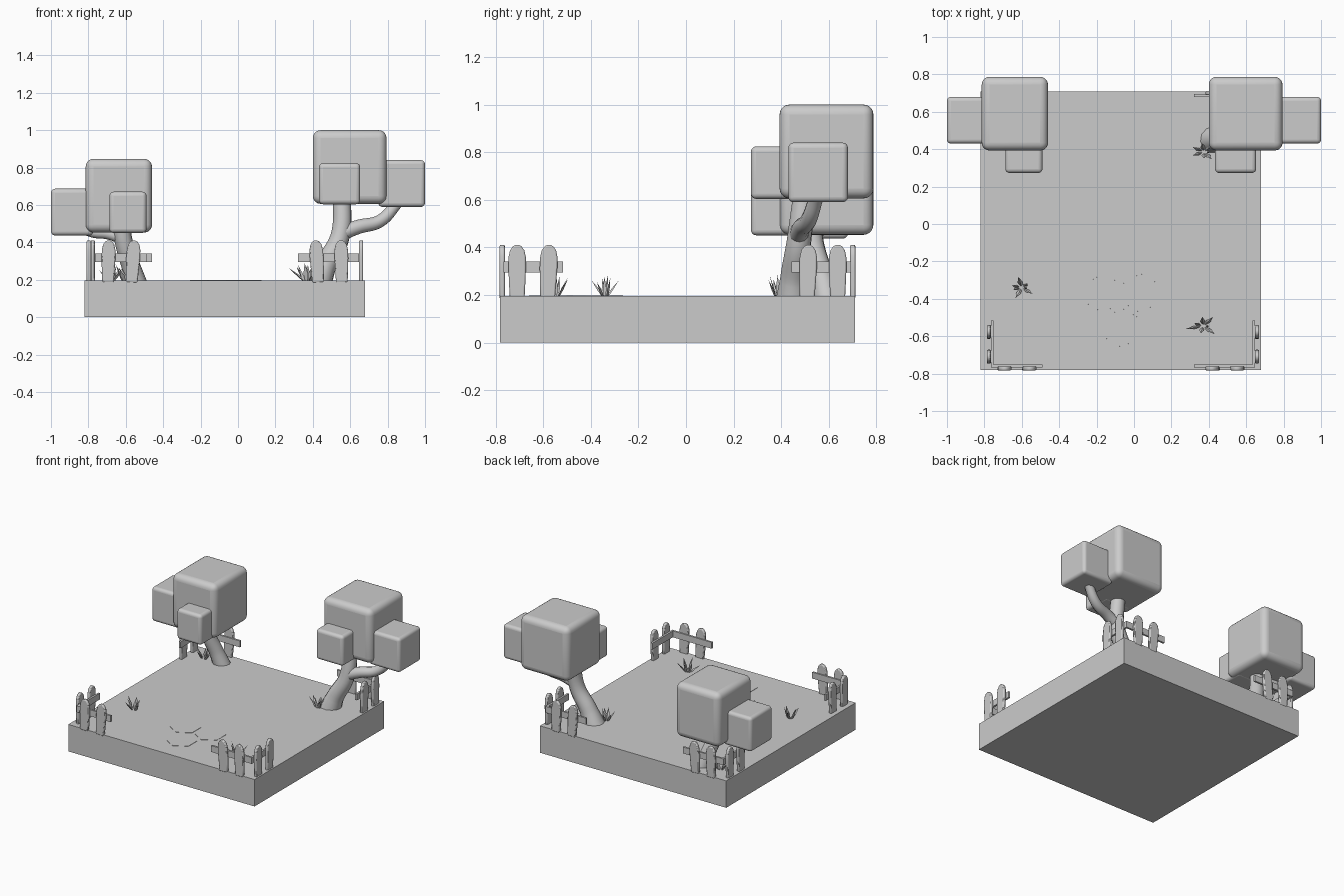
import bpy, bmesh, math, random
from mathutils import Vector, Matrix

if "Cube" in bpy.data.objects:
    bpy.data.objects.remove(bpy.data.objects["Cube"])

random.seed(4)
TOP = 0.196                      # ground level
CX, CY, HX, HY = -0.07, -0.036, 0.75, 0.745


def add_object(name, bm, smooth=False, bevel=0, segments=3):
    bmesh.ops.recalc_face_normals(bm, faces=bm.faces[:])
    me = bpy.data.meshes.new(name)
    bm.to_mesh(me)
    bm.free()
    ob = bpy.data.objects.new(name, me)
    bpy.context.collection.objects.link(ob)
    if bevel:
        mod = ob.modifiers.new("bevel", 'BEVEL')
        mod.width, mod.segments = bevel, segments
        mod.limit_method = 'ANGLE'
    if smooth:
        bpy.ops.object.select_all(action='DESELECT')
        ob.select_set(True)
        bpy.context.view_layer.objects.active = ob
        bpy.ops.object.shade_smooth_by_angle(angle=math.radians(40))
    return ob


def box(name, centre, size, **kw):
    bm = bmesh.new()
    bmesh.ops.create_cube(bm, size=1)
    bmesh.ops.scale(bm, vec=size, verts=bm.verts)
    bmesh.ops.translate(bm, vec=centre, verts=bm.verts)
    return add_object(name, bm, **kw)


def limb(name, points):
    # points are (x, y, z, radius)
    cu = bpy.data.curves.new(name, 'CURVE')
    cu.dimensions = '3D'
    cu.bevel_depth = 1.0
    cu.bevel_resolution = 4
    cu.use_fill_caps = True
    sp = cu.splines.new('BEZIER')
    sp.resolution_u = 8
    sp.bezier_points.add(len(points) - 1)
    for p, (x, y, z, r) in zip(sp.bezier_points, points):
        p.co = (x, y, z)
        p.radius = r
        p.handle_left_type = p.handle_right_type = 'AUTO'
    ob = bpy.data.objects.new(name, cu)
    bpy.context.collection.objects.link(ob)


def crown(side, centre, sx):
    # one large rounded cube with two small ones; sx mirrors and squeezes in x
    for label, off, size, bev in (("main", (0, 0, 0), 0.394, 0.042),
                                  ("outer", (0.278, -0.035, -0.088), 0.25, 0.022),
                                  ("front", (-0.054, -0.207, -0.089), 0.22, 0.022)):
        pos = Vector(centre) + Vector((off[0] * sx, off[1], off[2]))
        box(f"{side}_foliage_{label}", pos, (size * abs(sx), size, size),
            smooth=True, bevel=bev, segments=5)


def picket(centre, along_x, tilt):
    # rounded board: slightly barrelled sides and a domed top
    half = [(0.031, -0.01), (0.034, 0.05), (0.037, 0.12), (0.036, 0.165),
            (0.030, 0.192), (0.018, 0.209), (0.006, 0.215)]
    outline = half + [(-x, z) for x, z in reversed(half)]
    bm = bmesh.new()
    face = bm.faces.new([bm.verts.new((x, -0.011, z)) for x, z in outline])
    ext = bmesh.ops.extrude_face_region(bm, geom=[face])
    bmesh.ops.translate(bm, vec=(0, 0.022, 0),
                        verts=[v for v in ext['geom'] if isinstance(v, bmesh.types.BMVert)])
    m = Matrix.Rotation(tilt, 4, 'Y')
    if not along_x:
        m = Matrix.Rotation(math.pi / 2, 4, 'Z') @ m
    bm.transform(Matrix.Translation(centre) @ m)
    add_object("fence_picket", bm, smooth=True, bevel=0.006, segments=2)


def fence_corner(sx, sy, inset, length):
    # inset is the gap from the ground's side edge to the side pickets
    def at(dx, dy, z):
        return Vector((CX + sx * (HX - dx), CY + sy * (HY - dy), z))
    for d, tilt in ((0.125, 0.02), (0.252, 0.06)):
        picket(at(d, 0.009, TOP), True, tilt * -sx)
    for d, tilt in ((0.072, 0.0), (0.2, 0.03)):
        picket(at(inset, d, TOP), False, tilt)
    mid = (inset + 0.02 + length) / 2
    box("fence_rail_long", at(mid, 0.022, 0.318), (length - inset - 0.02, 0.014, 0.046))
    box("fence_rail_side", at(inset + 0.018, 0.14, 0.318), (0.014, 0.25, 0.046))


def grass(name, x, y, size):
    # fan of pointed, flattened leaves
    bm = bmesh.new()
    for i in range(7):
        a = i * math.tau / 7 + random.uniform(-0.2, 0.2)
        lean = random.uniform(0.25, 0.9) if i else 0.1
        h = size * random.uniform(0.75, 1.0)
        w = 0.013
        pts = [(-w * .5, 0, 0), (w * .5, 0, 0), (0, w * .6, 0),
               (-w, 0, h * .4), (w, 0, h * .4), (0, w * .7, h * .4), (0, 0, h)]
        m = (Matrix.Translation((x + 0.02 * math.cos(a), y + 0.012 * math.sin(a), TOP - 0.004))
             @ Matrix.Diagonal((1, 0.6, 1, 1))
             @ Matrix.Rotation(a, 4, 'Z') @ Matrix.Rotation(lean, 4, 'Y')
             @ Matrix.Rotation(math.pi / 2, 4, 'Z'))
        v = [bm.verts.new(m @ Vector(p)) for p in pts]
        for f in ((0, 1, 2), (0, 1, 4, 3), (1, 2, 5, 4), (2, 0, 3, 5),
                  (3, 4, 6), (4, 5, 6), (5, 3, 6)):
            bm.faces.new([v[k] for k in f])
    add_object(name, bm)


# Ground slab
box("ground", (CX, CY, TOP / 2), (2 * HX, 2 * HY, TOP))

# Sunken hexagonal paving stones
for i, (x, y) in enumerate(((-0.065, -0.555), (-0.165, -0.37), (0.035, -0.37))):
    bm = bmesh.new()
    bmesh.ops.create_cone(bm, cap_ends=True, segments=6, radius1=0.107, radius2=0.105, depth=0.03)
    bm.transform(Matrix.Translation((x, y, TOP - 0.013)) @ Matrix.Rotation(math.pi / 6 * 0, 4, 'Z'))
    add_object(f"paving_stone_{i + 1}", bm)

# Right tree
crown("right", (0.597, 0.59, 0.803), 1)
limb("right_trunk", [(0.425, 0.45, 0.17, 0.075), (0.465, 0.455, 0.27, 0.06),
                     (0.545, 0.475, 0.43, 0.052), (0.558, 0.50, 0.64, 0.048)])
limb("right_branch", [(0.53, 0.47, 0.44, 0.042), (0.64, 0.485, 0.482, 0.038),
                      (0.76, 0.515, 0.515, 0.034), (0.86, 0.55, 0.62, 0.03)])

# Left tree: the same crown mirrored and lower, on a shorter trunk
crown("left", (-0.637, 0.59, 0.65), -0.9)
limb("left_trunk", [(-0.54, 0.595, 0.17, 0.058), (-0.575, 0.57, 0.28, 0.05),
                    (-0.61, 0.535, 0.40, 0.048), (-0.625, 0.52, 0.5, 0.048)])
limb("left_branch", [(-0.60, 0.53, 0.41, 0.03), (-0.69, 0.54, 0.445, 0.03),
                     (-0.78, 0.55, 0.455, 0.028), (-0.86, 0.555, 0.49, 0.026)])

# Fence pieces at the four corners
fence_corner(-1, -1, 0.044, 0.33)
fence_corner(1, -1, 0.022, 0.36)
fence_corner(-1, 1, 0.022, 0.36)
fence_corner(1, 1, 0.022, 0.36)

# Grass tufts
for i, (x, y, s) in enumerate(((-0.60, -0.34, 0.11), (0.37, -0.545, 0.11),
                               (0.375, 0.385, 0.11), (-0.68, 0.58, 0.09))):
    grass(f"grass_tuft_{i + 1}", x, y, s)
